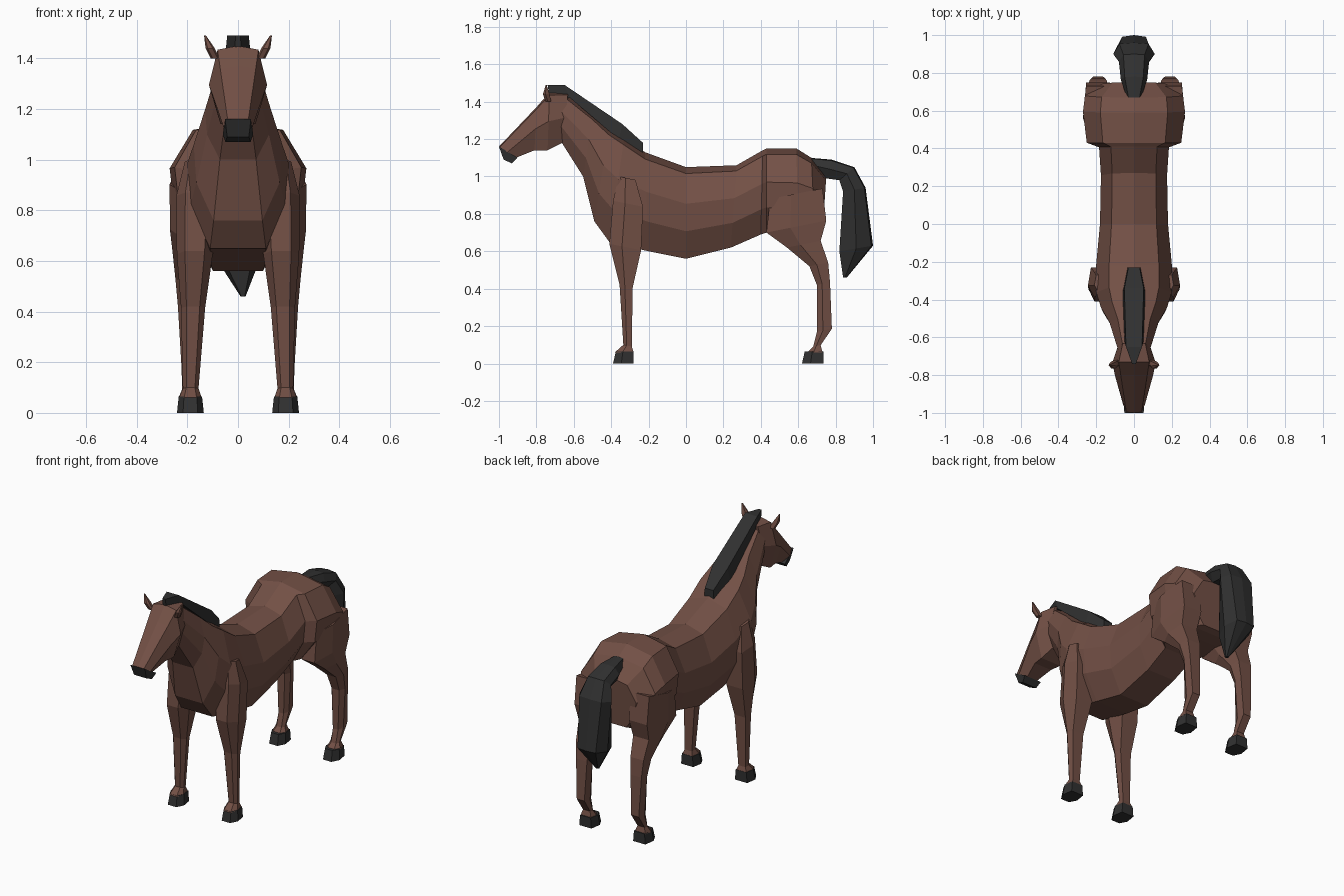
import bpy, bmesh
from mathutils import Vector

if "Cube" in bpy.data.objects:
    bpy.data.objects.remove(bpy.data.objects["Cube"])


def material(name, red, green, blue):
    mat = bpy.data.materials.new(name)
    mat.use_nodes = True
    colour = (red, green, blue, 1)
    mat.diffuse_color = colour
    mat.node_tree.nodes["Principled BSDF"].inputs["Base Color"].default_value = colour
    return mat


brown = material("bay_brown", .17, .08, .06)
black = material("soft_black", .03, .03, .03)

# Half outlines: (share of half width, share of the way from upper to lower edge)
BARREL = [(0, 0), (.66, .07), (1, .4), (.94, .7), (.55, 1)]
WEDGE = [(0, 0), (.7, .05), (1, .5), (.6, 1)]
LIMB = [(.55, 0), (1, .4), (.8, 1)]
BLOCK = [(.85, 0), (1, 1)]


def cut(upper, lower, half, outline, x=0):
    """One closed cross-section between two points of the side silhouette."""
    start, end = Vector((x, *upper)), Vector((x, *lower))
    mirrored = [(-share, along) for share, along in reversed(outline) if share]
    return [start.lerp(end, along) + Vector((share * half, 0, 0))
            for share, along in outline + mirrored]


def loft(name, cuts, mat):
    """Skin a row of cross-sections and close both ends."""
    bm = bmesh.new()
    rings = [[bm.verts.new(point) for point in ring] for ring in cuts]
    for ring, following in zip(rings, rings[1:]):
        for i in range(len(ring)):
            bm.faces.new((ring[i - 1], ring[i], following[i], following[i - 1]))
    bm.faces.new(rings[0])
    bm.faces.new(rings[-1])
    bmesh.ops.recalc_face_normals(bm, faces=bm.faces)
    mesh = bpy.data.meshes.new(name)
    bm.to_mesh(mesh)
    bm.free()
    mesh.materials.append(mat)
    bpy.context.collection.objects.link(bpy.data.objects.new(name, mesh))


def trunk_part(name, outline, mat, *stations):
    loft(name, [cut(outline=outline, **station) for station in stations], mat)


def leg(name, side, joints, lean, tilt):
    """Joints are (front y, back y, z); thickness and stance follow from z."""
    cuts = []
    for front, back, z in joints:
        pastern = z < .08
        half = .045 if pastern else min(.08, .03 + z * z / 10, 1.05 - z)
        rise = 0 if pastern else tilt * (back - front)
        cuts.append(cut((front, z), (back, z + rise), half, LIMB,
                        side * (.19 + lean * z)))
    loft(name, cuts, brown)


def hoof(name, side, toe, heel):
    x = side * .188
    top = cut((toe + .015, .065), (heel, .065), .046, LIMB, x)
    sole = cut((toe, 0), (heel, 0), .053, LIMB, x)
    loft(name, [top, sole], black)


# Trunk and neck, from rump to poll
trunk_part(
    "body", BARREL, brown,
    dict(upper=(.75, 1), lower=(.73, .7), half=.17),
    dict(upper=(.67, 1.1), lower=(.69, .69), half=.26),
    dict(upper=(.59, 1.15), lower=(.6, .69), half=.27),
    dict(upper=(.43, 1.15), lower=(.43, .7), half=.25),
    dict(upper=(.41, 1.14), lower=(.4, .69), half=.185),
    dict(upper=(.27, 1.06), lower=(.24, .62), half=.175),
    dict(upper=(0, 1.05), lower=(0, .56), half=.18),
    dict(upper=(-.22, 1.13), lower=(-.2, .6), half=.2),
    dict(upper=(-.33, 1.21), lower=(-.41, .65), half=.2),
    dict(upper=(-.41, 1.26), lower=(-.49, .76), half=.175),
    dict(upper=(-.5, 1.33), lower=(-.55, 1), half=.13),
    dict(upper=(-.66, 1.45), lower=(-.67, 1.19), half=.085),
)

# Head with a dark muzzle
trunk_part(
    "head", WEDGE, brown,
    dict(upper=(-.63, 1.45), lower=(-.66, 1.18), half=.085),
    dict(upper=(-.73, 1.45), lower=(-.74, 1.14), half=.115),
    dict(upper=(-.8, 1.37), lower=(-.81, 1.14), half=.1),
    dict(upper=(-1, 1.16), lower=(-.91, 1.1), half=.058),
)
trunk_part(
    "muzzle", BLOCK, black,
    dict(upper=(-1, 1.16), lower=(-.9, 1.1), half=.06),
    dict(upper=(-.975, 1.09), lower=(-.93, 1.07), half=.05),
)

# Mane along the crest
trunk_part(
    "mane", BLOCK, black,
    dict(upper=(-.74, 1.49), lower=(-.73, 1.43), half=.012),
    dict(upper=(-.65, 1.49), lower=(-.62, 1.42), half=.05),
    dict(upper=(-.34, 1.28), lower=(-.36, 1.2), half=.06),
    dict(upper=(-.23, 1.18), lower=(-.23, 1.1), half=.035),
)

# Tail, arching out and hanging to a point
trunk_part(
    "tail", WEDGE, black,
    dict(upper=(.66, 1.1), lower=(.69, 1.02), half=.04),
    dict(upper=(.78, 1.09), lower=(.75, .99), half=.07),
    dict(upper=(.9, 1.05), lower=(.82, .98), half=.08),
    dict(upper=(.96, .94), lower=(.84, .92), half=.11),
    dict(upper=(1, .63), lower=(.82, .6), half=.09),
    dict(upper=(.86, .46), lower=(.84, .46), half=.01, x=.02),
)

FRONT_JOINTS = [(-.36, -.27, 1), (-.39, -.23, .87), (-.41, -.24, .64),
                (-.355, -.285, .42), (-.335, -.29, .1), (-.38, -.28, .06)]
REAR_JOINTS = [(.45, .73, .88), (.43, .75, .7), (.54, .72, .62), (.66, .76, .52),
               (.7, .77, .42), (.7, .78, .17), (.68, .72, .09), (.65, .73, .06)]

# Mirrored parts: ears, legs and hooves
for label, side in (("left", 1), ("right", -1)):
    trunk_part(
        label + "_ear", LIMB, brown,
        dict(upper=(-.75, 1.4), lower=(-.72, 1.4), half=.018, x=side * .09),
        dict(upper=(-.765, 1.44), lower=(-.73, 1.44), half=.018, x=side * .11),
        dict(upper=(-.75, 1.49), lower=(-.745, 1.49), half=.004, x=side * .13),
    )
    leg(label + "_front_leg", side, FRONT_JOINTS, lean=-.03, tilt=-.2)
    leg(label + "_rear_leg", side, REAR_JOINTS, lean=0, tilt=.2)
    hoof(label + "_front_hoof", side, toe=-.39, heel=-.28)
    hoof(label + "_rear_hoof", side, toe=.62, heel=.735)
